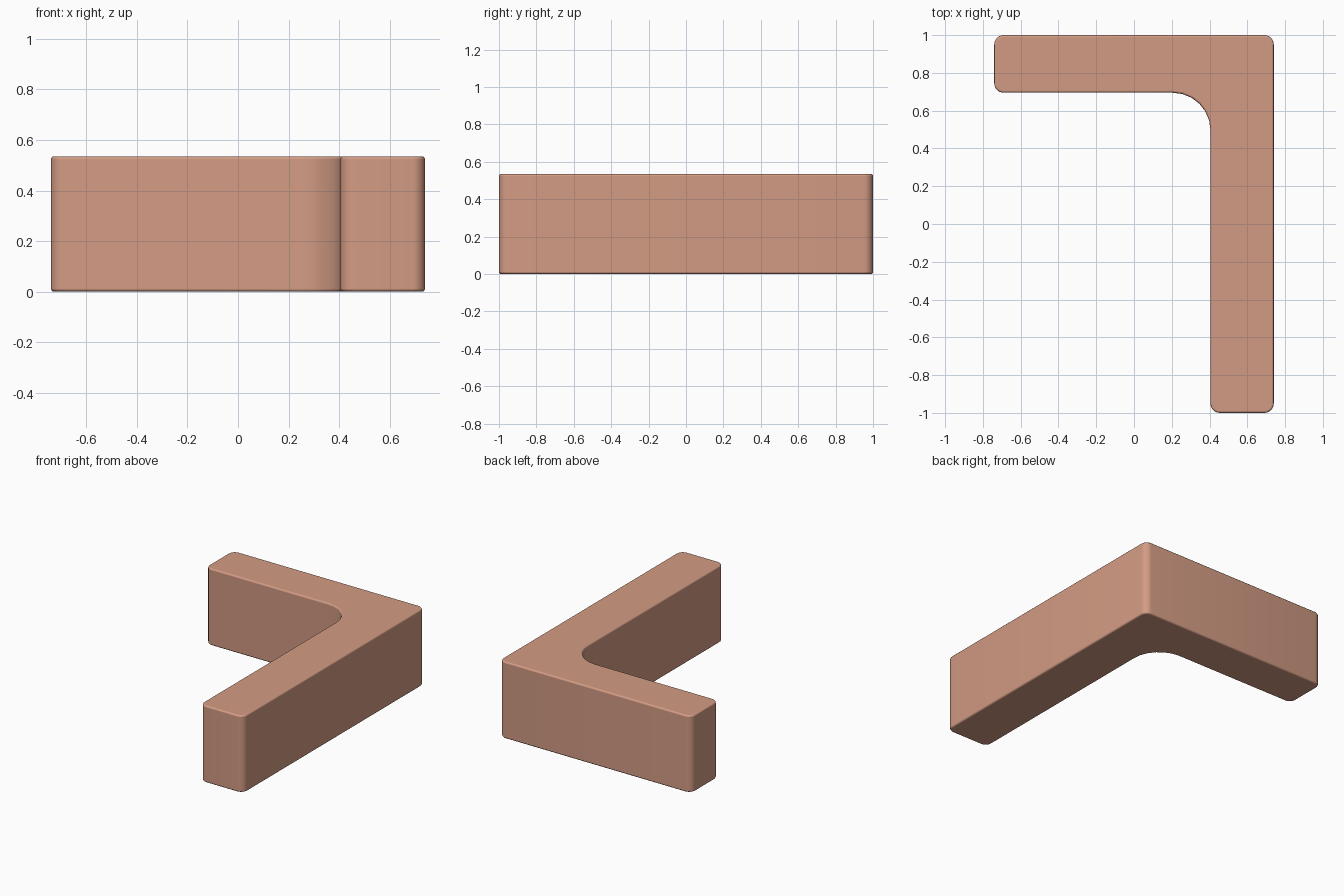
import bpy, bmesh, math
from mathutils import Vector

if "Cube" in bpy.data.objects:
    bpy.data.objects.remove(bpy.data.objects["Cube"])

HEIGHT = 0.535

# L-shaped outline: x, y, corner radius (counter-clockwise)
CORNERS = [
    (0.405, -1.0, 0.05), (0.74, -1.0, 0.05), (0.74, 1.0, 0.05),
    (-0.74, 1.0, 0.05), (-0.74, 0.695, 0.05), (0.405, 0.695, 0.2),
]


def rounded_outline(corners, steps=6):
    """Replace each right-angled corner with an arc."""
    points = []
    for i, (x, y, r) in enumerate(corners):
        p = Vector((x, y))
        a = (Vector(corners[i - 1][:2]) - p).normalized()
        b = (Vector(corners[(i + 1) % len(corners)][:2]) - p).normalized()
        centre = p + (a + b) * r
        for k in range(steps + 1):
            t = math.pi / 2 * k / steps
            points.append(centre - b * r * math.cos(t) - a * r * math.sin(t))
    return points


# Extrude the outline into a solid block
bm = bmesh.new()
base = bm.faces.new([bm.verts.new((p.x, p.y, 0)) for p in rounded_outline(CORNERS)])
top = bmesh.ops.extrude_face_region(bm, geom=[base], use_keep_orig=True)["geom"]
bmesh.ops.translate(bm, verts=[v for v in top if isinstance(v, bmesh.types.BMVert)],
                    vec=(0, 0, HEIGHT))
bmesh.ops.recalc_face_normals(bm, faces=bm.faces)
mesh = bpy.data.meshes.new("corner_block")
bm.to_mesh(mesh)
bm.free()
mesh.shade_smooth()

block = bpy.data.objects.new("corner_block", mesh)
bpy.context.collection.objects.link(block)

# Small rounding on the top and bottom rims
bevel = block.modifiers.new("rim_rounding", "BEVEL")
bevel.width = 0.012
bevel.segments = 3
bevel.limit_method = "ANGLE"
bevel.angle_limit = math.radians(50)
bevel.harden_normals = True

# Terracotta colour
mat = bpy.data.materials.new("terracotta")
mat.diffuse_color = (0.65, 0.33, 0.23, 1)
mat.use_nodes = True
mat.node_tree.nodes["Principled BSDF"].inputs["Base Color"].default_value = mat.diffuse_color
mesh.materials.append(mat)
